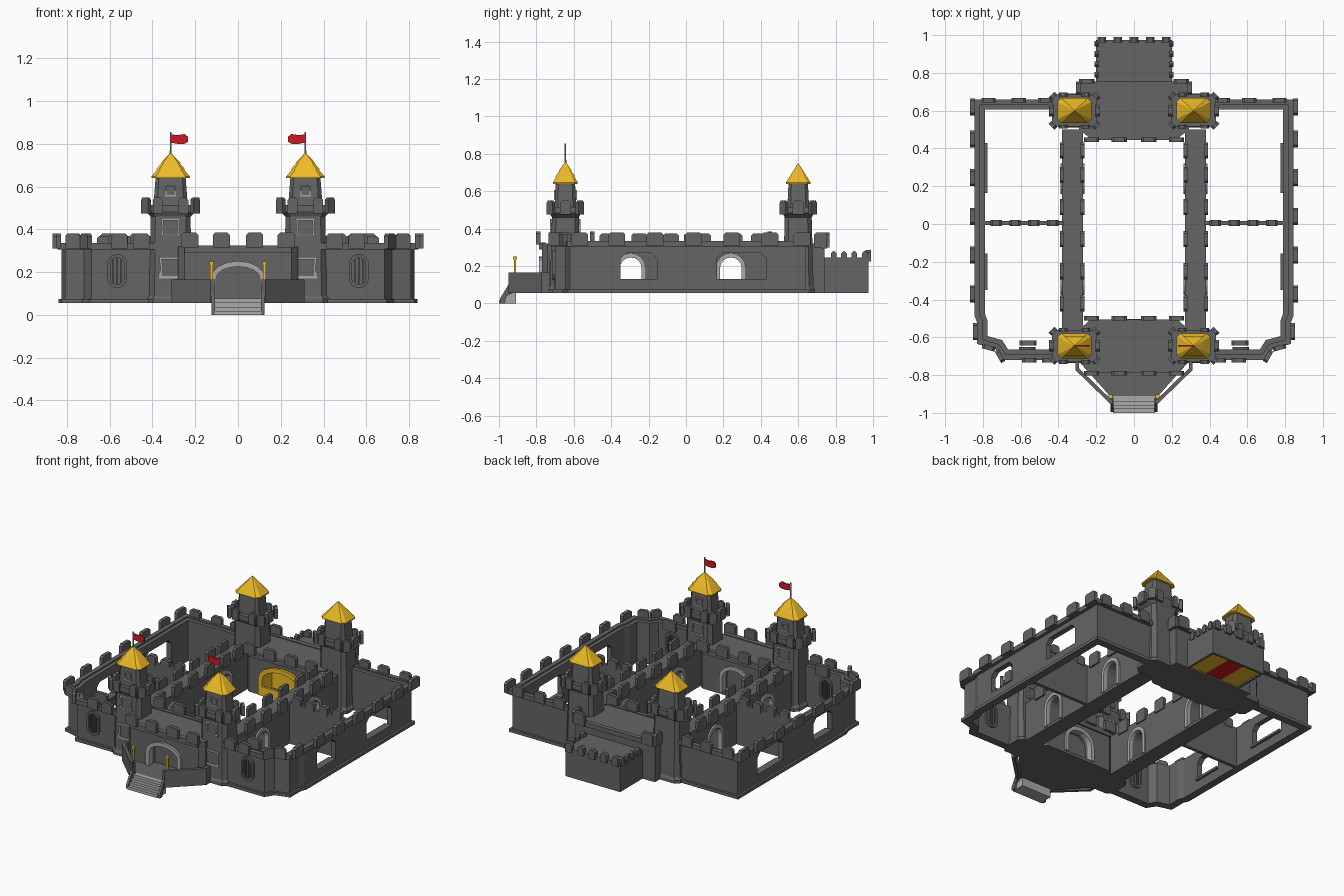
import bpy, bmesh, math
from mathutils import Matrix, Vector

if "Cube" in bpy.data.objects:
    bpy.data.objects.remove(bpy.data.objects["Cube"])

MATS = {}
def colour(name, rgb):
    m = bpy.data.materials.new(name)
    m.diffuse_color = (*rgb, 1)
    m.use_nodes = True
    m.node_tree.nodes["Principled BSDF"].inputs["Base Color"].default_value = m.diffuse_color
    MATS[name] = m
colour("gold", (0.85, 0.5, 0.02))
colour("red", (0.6, 0.01, 0.02))
colour("stone", (0.13, 0.13, 0.13))
colour("pale", (0.4, 0.4, 0.4))

def finish(name, bm, mirror=False, mat="stone"):
    bmesh.ops.recalc_face_normals(bm, faces=bm.faces)
    me = bpy.data.meshes.new(name)
    bm.to_mesh(me)
    bm.free()
    ob = bpy.data.objects.new(name, me)
    bpy.context.collection.objects.link(ob)
    me.materials.append(MATS[mat])
    if mirror:
        ob.modifiers.new("Mirror", 'MIRROR').use_mirror_merge = False
    return ob

def extrude(bm, pts, a, b, axis='z', M=Matrix()):
    put = {'x': lambda u, v, w: (w, u, v), 'y': lambda u, v, w: (u, w, v), 'z': lambda u, v, w: (u, v, w)}[axis]
    A, B = [[bm.verts.new(M @ Vector(put(u, v, w))) for u, v in pts] for w in (a, b)]
    bm.faces.new(A)
    bm.faces.new(B[::-1])
    for i in range(len(A)):
        j = (i + 1) % len(A)
        bm.faces.new((A[i], B[i], B[j], A[j]))

def box(bm, x0, x1, y0, y1, z0, z1):
    extrude(bm, [(x0, y0), (x1, y0), (x1, y1), (x0, y1)], z0, z1)

def offset(path, t):
    P = [Vector(p) for p in path]
    N = [Vector((-(q - p).y, (q - p).x)).normalized() for p, q in zip(P, P[1:])]
    out = []
    for i, p in enumerate(P):
        n1, n2 = N[max(i - 1, 0)], N[min(i, len(N) - 1)]
        out.append(tuple(p + (n1 + n2) / (1 + n1.dot(n2)) * t))
    return out

def wall(bm, path, t0, t1, z0, z1):
    extrude(bm, offset(path, t0) + offset(path, t1)[::-1], z0, z1)

def merlon(bm, x, y, ang, w=.09, z0=.31, z1=.38, t=.024):
    c, h = .012, w / 2
    prof = [(-h, z0), (h, z0), (h, z1 - c), (h - c, z1), (c - h, z1), (-h, z1 - c)]
    extrude(bm, prof, -t / 2, t / 2, 'y', Matrix.Translation((x, y, 0)) @ Matrix.Rotation(math.radians(ang), 4, 'Z'))

def arch(c, hw, z0, zs, zt, n=8):
    top = [(c + hw * math.cos(math.pi * i / n), zs + (zt - zs) * math.sin(math.pi * i / n)) for i in range(n + 1)]
    return [(c + hw, z0)] + top + [(c - hw, z0)]

def ring(bm, inner, outer, a, b, axis, closed=False):
    n = len(inner)
    for i in range(n if closed else n - 1):
        j = (i + 1) % n
        extrude(bm, [inner[i], inner[j], outer[j], outer[i]], a, b, axis)

def cut(ob, shapes, axis):
    bm = bmesh.new()
    for pts, a, b in shapes:
        extrude(bm, pts, a, b, axis)
    c = finish("cutter", bm)
    c.hide_render = c.hide_viewport = True
    m = ob.modifiers.new("Cut", 'BOOLEAN')
    m.operation, m.solver, m.object = 'DIFFERENCE', 'EXACT', c

def mirror_last(ob):
    ob.modifiers.new("Mirror", 'MIRROR').use_mirror_merge = False

# Outer curtain wall with large side openings
path = [(.36, .64), (.825, .64), (.825, -.48), (.81, -.52), (.81, -.62), (.72, -.645), (.685, -.70), (.38, -.70)]
bm = bmesh.new()
wall(bm, path, 0, -.035, .055, .325)
ob = finish("curtain_wall", bm)
def chamfered(y0, y1, z0, z1, c=.03):
    return [(y0, z0), (y1, z0), (y1, z1 - c), (y1 - c, z1), (y0 + c, z1), (y0, z1 - c)]
holes = [(-.35, -.155), (.165, .43)]
cut(ob, [(chamfered(a, b, .13, .27), .7, .95) for a, b in holes], 'x')
mirror_last(ob)
bm = bmesh.new()
wall(bm, path, .015, -.03, .055, .075)
wall(bm, path, .02, -.01, .305, .335)
for a, b in holes:
    box(bm, .775, .80, a, b, .115, .13)
finish("wall_bands", bm, True)
bm = bmesh.new()
for y in (.62, .45, .245, .04, -.165, -.37, -.57):
    merlon(bm, .855 if y > -.5 else .84, y, 90)
for x in (.77, .61, .47):
    merlon(bm, x, .655, 0, .075)
for x in (.45, .555):
    merlon(bm, x, -.722, 0, .075)
merlon(bm, .71, -.70, 60, .07)
merlon(bm, .77, -.655, 15, .07)
merlon(bm, .56, -.63, 0)
finish("wall_merlons", bm, True)

# Cross walls dividing the side yards
bm = bmesh.new()
box(bm, .37, .81, -.006, .016, .055, .325)
for i in range(4):
    merlon(bm, .43 + .1 * i, .005, 0, .06, .31, .37, .03)
finish("cross_wall", bm, True)

# Inner arcade walls
bm = bmesh.new()
box(bm, .27, .38, -.56, .5, .055, .315)
ob = finish("arcade_wall", bm)
cut(ob, [(arch(c, .06, .075, .19, .248), .2, .45) for c in (-.295, .24)], 'x')
mirror_last(ob)
bm = bmesh.new()
for c in (-.295, .24):
    for a, b in ((.262, .285), (.365, .39)):
        ring(bm, arch(c, .058, .065, .19, .246), arch(c, .08, .065, .19, .27), a, b, 'x')
finish("arcade_arches", bm, True, "pale")
bm = bmesh.new()
for y in (-.42, -.25, -.08, .09, .26, .39):
    for x in (.272, .382):
        merlon(bm, x, y, 90, .085, .29, .375, .02)
finish("arcade_merlons", bm, True)

# Front gatehouse
def poly(half):
    return half + [(-x, y) for x, y in half[::-1]]
bm = bmesh.new()
extrude(bm, poly([(.25, -.77), (.28, -.74), (.28, -.55), (.24, -.515)]), .055, .32)
ob = finish("gatehouse", bm)
cut(ob, [(arch(0, .105, .075, .17, .228), -.85, -.72), (arch(0, .09, .075, .17, .24), -.56, -.45)], 'y')
bm = bmesh.new()
ring(bm, arch(0, .103, .07, .17, .226), arch(0, .128, .07, .17, .252), -.785, -.75, 'y')
ring(bm, arch(0, .088, .07, .17, .238), arch(0, .112, .07, .17, .264), -.54, -.503, 'y')
finish("gate_arches", bm, mat="pale")
bm = bmesh.new()
box(bm, -.25, .25, -.785, -.75, .29, .325)
box(bm, -.24, .24, -.53, -.505, .29, .325)
for x in (-.225, -.078, .078, .225):
    merlon(bm, x, -.79, 0, .08, .315, .385)
    merlon(bm, x, -.50, 0, .08, .315, .385)
finish("gatehouse_parapet", bm)

# Porch, parapets, steps and gold posts
bm = bmesh.new()
extrude(bm, poly([(.11, -.93), (.28, -.74)]), .055, .075)
wall(bm, [(.29, -.73), (.29, -.765), (.12, -.93), (.11, -.93)], 0, .02, .055, .165)
wall(bm, [(-.29, -.73), (-.29, -.765), (-.12, -.93), (-.11, -.93)], 0, -.02, .055, .165)
finish("porch", bm)
bm = bmesh.new()
for i in range(4):
    box(bm, -.11, .11, -1 + .02 * i, -.91, .019 * i, .019 * (i + 1))
finish("steps", bm, mat="pale")
bm = bmesh.new()
extrude(bm, [(-.995, 0), (-.995, .025), (-.95, .10), (-.945, .15), (-.92, .15), (-.92, .06), (-.96, .04), (-.97, 0)], .108, .124, 'x')
finish("step_rail", bm, True)
bm = bmesh.new()
box(bm, .118, .130, -.92, -.908, .16, .24)
box(bm, .114, .134, -.925, -.903, .235, .25)
finish("gold_post", bm, True, "gold")

# Rear keep with golden niche
bm = bmesh.new()
extrude(bm, poly([(.24, .46), (.29, .5), (.29, .74)]), .055, .32)
ob = finish("keep", bm)
cut(ob, [(arch(0, .145, .075, .17, .25), .4, .56)], 'y')
bm = bmesh.new()
ring(bm, arch(0, .135, .07, .17, .24), arch(0, .165, .07, .17, .27), .445, .555, 'y')
extrude(bm, arch(0, .143, .075, .17, .248), .55, .562, 'y')
box(bm, -.165, .165, .445, .46, .06, .12)
finish("golden_niche", bm, mat="gold")
bm = bmesh.new()
box(bm, -.24, .24, .445, .47, .295, .325)
box(bm, -.30, .30, .725, .755, .295, .325)
for x in (-.225, -.078, .078, .225):
    merlon(bm, x, .447, 0, .08, .315, .385)
for s in (-1, 1):
    merlon(bm, s * .25, .755, 0, .08, .3, .38)
    merlon(bm, s * .295, .72, 90, .07, .3, .38)
finish("keep_parapet", bm)

# Rear annex, open below, with coloured floor
bm = bmesh.new()
box(bm, -.2, .2, .72, .975, .225, .245)
for x in (-.2, .185):
    box(bm, x, x + .015, .72, .975, .055, .24)
box(bm, -.2, .2, .96, .975, .055, .24)
for i in range(5):
    merlon(bm, -.17 + .085 * i, .975, 0, .045, .225, .285, .03)
for i in range(4):
    for s in (-1, 1):
        merlon(bm, s * .198, .79 + .055 * i, 90, .03, .225, .28, .02)
finish("annex", bm)
bm = bmesh.new()
box(bm, .06, .185, .74, .96, .065, .075)
finish("annex_floor_side", bm, True, "gold")
bm = bmesh.new()
box(bm, -.06, .06, .74, .96, .065, .075)
finish("annex_floor_carpet", bm, mat="red")

# Towers: chamfered rectangular lofts
def loft(bm, cx, cy, levels, k=.3):
    prev = None
    for hx, hy, z in levels:
        c = k * min(hx, hy)
        pts = [(hx, c - hy), (hx, hy - c), (hx - c, hy), (c - hx, hy), (-hx, hy - c), (-hx, c - hy), (c - hx, -hy), (hx - c, -hy)]
        cur = [bm.verts.new((cx + x, cy + y, z)) for x, y in pts]
        if prev:
            for i in range(8):
                j = (i + 1) % 8
                bm.faces.new((prev[i], prev[j], cur[j], cur[i]))
        else:
            bm.faces.new(cur[::-1])
        prev = cur
    bm.faces.new(prev)

TX = .315
for label, cy in (("front", -.645), ("rear", .6)):
    bm = bmesh.new()
    loft(bm, TX, cy, [(.11, .09, .055), (.11, .09, .075), (.10, .082, .09), (.093, .072, .46), (.12, .085, .485),
                      (.12, .085, .515), (.08, .058, .515), (.07, .052, .645)])
    for s in (-1, 1):
        for dx in (-.06, .06):
            merlon(bm, TX + dx, cy + s * .085, 0, .045, .475, .55, .02)
        merlon(bm, TX + s * .122, cy, 90, .06, .475, .55, .024)
        for q in (-1, 1):
            merlon(bm, TX + s * .115, cy + q * .078, -45 * s * q, .045, .475, .55, .02)
    finish(label + "_tower", bm, True)
    bm = bmesh.new()
    if label == "front":
        loft(bm, TX, cy, [(.09, .066, .64), (.09, .066, .647), (.062, .047, .68), (.068, .052, .68), (.042, .031, .71),
                          (.047, .035, .71), (.004, .003, .755)])
    else:
        loft(bm, TX, cy, [(.09, .066, .64), (.09, .066, .647), (.001, .001, .75)])
    finish(label + "_roof", bm, True, "gold")

# Tower windows, front and back of the front towers
bm = bmesh.new()
def trap(z, w, h):
    return [(TX - w, z - h), (TX + w, z - h), (TX + w * .86, z), (TX + w, z + h), (TX - w, z + h), (TX - w * .86, z)]
for z, w, h, d in ((.22, .055, .05, .086), (.41, .046, .042, .082), (.58, .026, .026, .062)):
    for s in ((-1,) if z < .3 else (-1, 1)):
        ys = sorted((-.645 + s * d, -.645 + s * (d - .03)))
        ring(bm, trap(z, w * .76, h * .76), trap(z, w, h), ys[0], ys[1], 'y', True)
finish("tower_windows", bm, True, "pale")

# Barred oval windows in the front wall
bm = bmesh.new()
def oval(w, h):
    return [(.565 + w * math.cos(a), .205 + (h - w) * (1 if math.sin(a) > 0 else -1) + w * math.sin(a))
            for a in [math.pi * (i + .5) / 6 for i in range(12)]]
for a, b in ((-.714, -.695), (-.67, -.652)):
    ring(bm, oval(.033, .065), oval(.046, .08), a, b, 'y', True)
    for x in (-.018, 0, .018):
        box(bm, .561 + x, .569 + x, a + .004, b, .145, .265)
finish("oval_windows", bm, True)

# Flags and poles
bm = bmesh.new()
bmesh.ops.create_cone(bm, cap_ends=True, segments=6, radius1=.005, radius2=.004, depth=.115,
                      matrix=Matrix.Translation((TX, -.645, .797)))
finish("flag_pole", bm, True, "pale")
bm = bmesh.new()
extrude(bm, [(.315, .845), (.285, .84), (.25, .846), (.233, .832), (.233, .81), (.25, .80), (.285, .80), (.315, .805)],
        -.649, -.641, 'y')
finish("flag", bm, True, "red")
